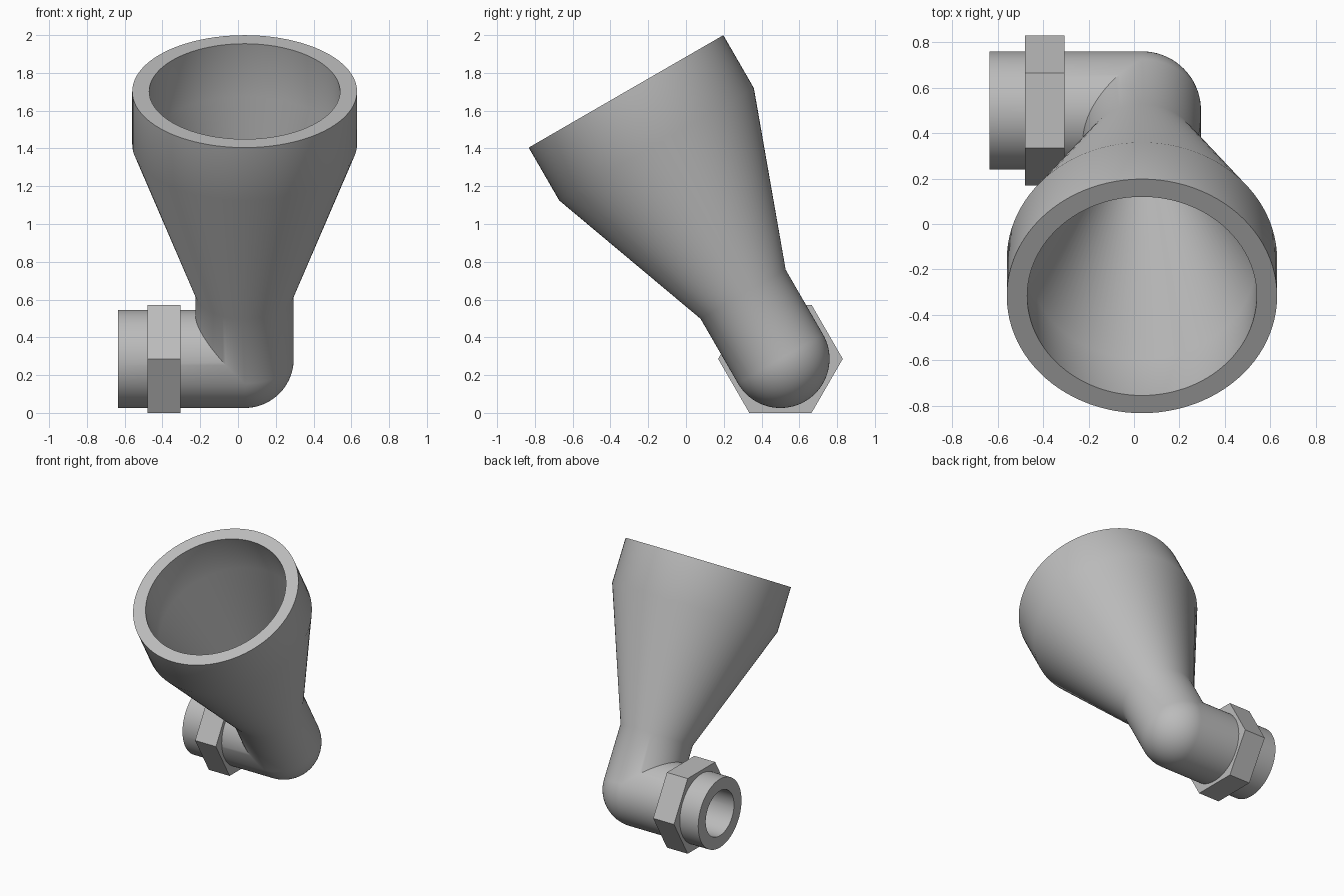
import bpy, bmesh, math
from mathutils import Vector

cube = bpy.data.objects.get("Cube")
if cube:
    bpy.data.objects.remove(cube, do_unlink=True)

grey = bpy.data.materials.new("plain grey")
grey.use_nodes = True
grey.diffuse_color = (0.5, 0.5, 0.5, 1)
grey.node_tree.nodes["Principled BSDF"].inputs["Base Color"].default_value = (0.5, 0.5, 0.5, 1)

ELBOW = Vector((0.035, 0.5, 0.286))               # where the two axes meet
PIPE = Vector((-1, 0, 0))                         # axis of the short pipe
FUNNEL = Vector((0, -0.5, math.sqrt(0.75)))       # axis of the tilted funnel
SIDE = PIPE.cross(FUNNEL)


def ring(centre, a, b, radius, count):
    angles = [2 * math.pi * i / count for i in range(count)]
    return [centre + radius * (math.cos(t) * a + math.sin(t) * b) for t in angles]


def skin(name, rings):
    """Join a closed loop of rings into a hollow solid."""
    bm = bmesh.new()
    rows = [[bm.verts.new(p) for p in r] for r in rings]
    n = len(rows[0])
    for i, row in enumerate(rows):
        nxt = rows[(i + 1) % len(rows)]
        for j in range(n):
            k = (j + 1) % n
            bm.faces.new((row[j], row[k], nxt[k], nxt[j]))
    bmesh.ops.remove_doubles(bm, verts=bm.verts, dist=0.0001)
    bmesh.ops.recalc_face_normals(bm, faces=bm.faces)
    mesh = bpy.data.meshes.new(name)
    bm.to_mesh(mesh)
    bm.free()
    mesh.materials.append(grey)
    obj = bpy.data.objects.new(name, mesh)
    bpy.context.collection.objects.link(obj)
    return obj


def elbow_ring(phi, radius, count):
    """Rounded on the outside of the bend, mitred on the inside."""
    normal = math.cos(phi) * FUNNEL + math.sin(phi) * PIPE
    points = []
    for i in range(count):
        t = 2 * math.pi * i / count
        c = math.cos(t)
        bend = (PIPE + FUNNEL) if c > 0 else normal
        points.append(ELBOW + radius * (c * bend + math.sin(t) * SIDE))
    return points


def wall(neck, mouth, count=96, steps=20):
    """Rings of one wall surface, from the pipe end round to the funnel rim."""
    rings = [ring(ELBOW + PIPE * 0.67, FUNNEL, SIDE, neck, count)]
    rings += [elbow_ring(math.pi / 2 * s / steps, neck, count) for s in range(steps + 1)]
    for along, radius in ((0.395, neck), (1.312, mouth), (1.635, mouth)):
        rings.append(ring(ELBOW + FUNNEL * along, PIPE, SIDE, radius, count))
    return rings


# Hollow funnel, elbow and pipe in one piece
body = skin("funnel_elbow_body", wall(0.26, 0.595) + wall(0.17, 0.505)[::-1])

# Hexagonal nut round the pipe
Y, Z = Vector((0, 1, 0)), Vector((0, 0, 1))
hexes = [(-0.48, 0.33), (-0.305, 0.33), (-0.305, 0.22), (-0.48, 0.22)]
skin("hex_nut", [ring(Vector((x, ELBOW.y, ELBOW.z)), Y, Z, r, 6) for x, r in hexes])

# Smooth the round body, keeping rims and the mitre sharp
bpy.ops.object.select_all(action="DESELECT")
body.select_set(True)
bpy.context.view_layer.objects.active = body
bpy.ops.object.shade_smooth_by_angle(angle=math.radians(30))
